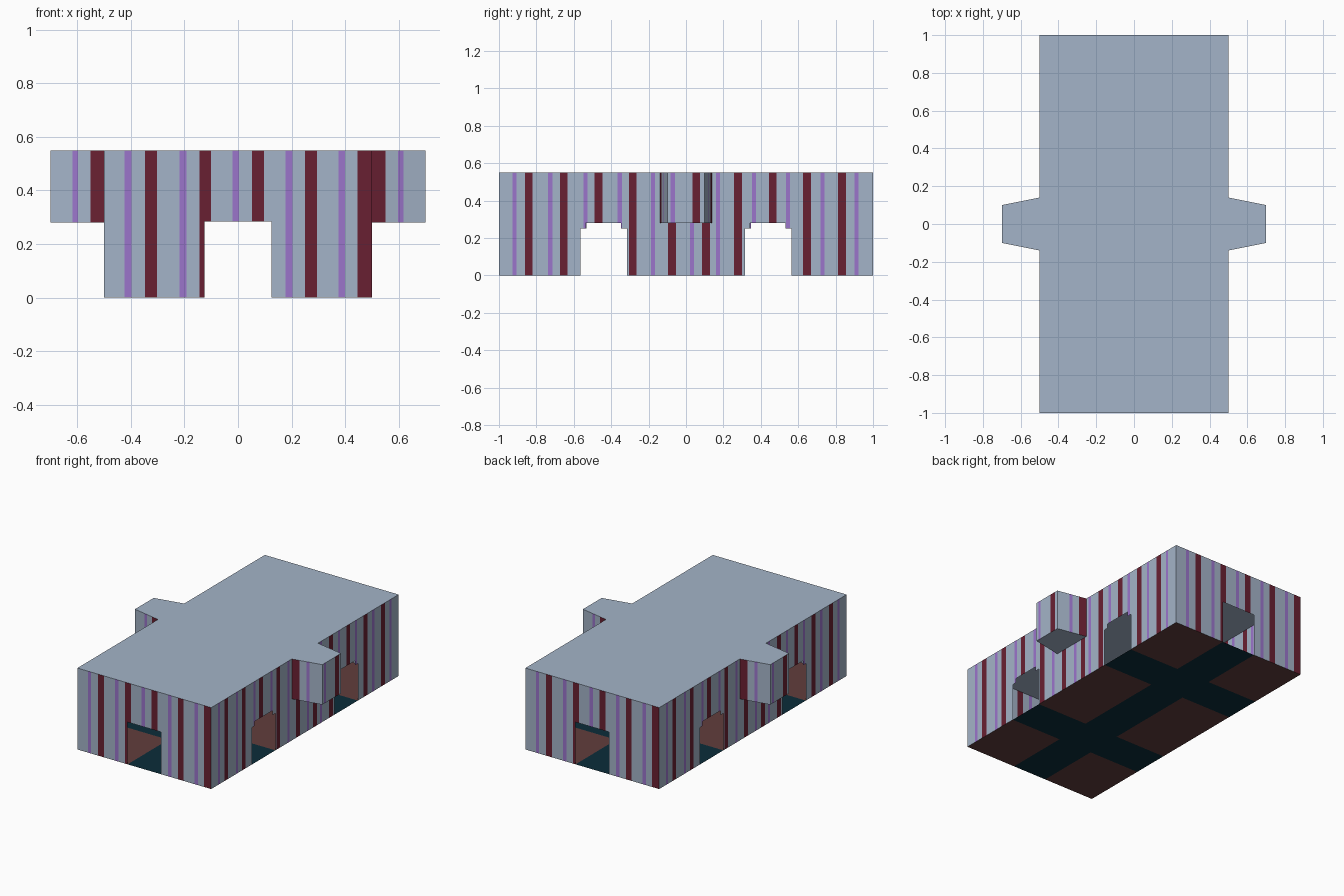
import bpy
import math

if "Cube" in bpy.data.objects:
    bpy.data.objects.remove(bpy.data.objects["Cube"])


def material(name, rgb):
    m = bpy.data.materials.new(name)
    lin = [((c / 255 + 0.055) / 1.055) ** 2.4 if c > 10 else c / 255 / 12.92 for c in rgb]
    m.diffuse_color = (*lin, 1)
    m.use_nodes = True
    m.node_tree.nodes["Principled BSDF"].inputs["Base Color"].default_value = m.diffuse_color
    return m


PALE = material("pale blue grey", (164, 180, 200))
MAROON = material("maroon", (105, 32, 50))
PURPLE = material("purple", (155, 117, 203))
BROWN = material("brown", (97, 61, 60))
TEAL = material("dark teal", (11, 45, 58))


def build(name, verts, faces, mats, idx=None):
    me = bpy.data.meshes.new(name)
    me.from_pydata(verts, [], faces)
    for m in mats:
        me.materials.append(m)
    if idx:
        me.polygons.foreach_set("material_index", idx)
    ob = bpy.data.objects.new(name, me)
    bpy.context.collection.objects.link(ob)
    return ob


def grid(name, us, vs, point, mats, rule):
    """Grid sheet; rule(u, v) gives the material of a cell, or None for a hole."""
    us, vs = sorted(set(us)), sorted(set(vs))
    verts = [point(u, v) for v in vs for u in us]
    n, faces, idx = len(us), [], []
    for j in range(len(vs) - 1):
        for i in range(n - 1):
            k = rule((us[i] + us[i + 1]) / 2, (vs[j] + vs[j + 1]) / 2)
            if k is not None:
                a = j * n + i
                faces.append((a, a + 1, a + n + 1, a + n))
                idx.append(k)
    return build(name, verts, faces, mats, idx)


def wall(name, p, q, start, z0, z1, maroon, purple, holes=()):
    """Striped wall from p to q; 'start' is the stripe coordinate at p."""
    length = math.dist(p, q)
    bands = [(a, b, 1) for a, b in maroon] + [(a, b, 2) for a, b in purple]
    us = [start, start + length] + [e for b in bands for e in b[:2]]
    us += [e for h in holes for e in h[:2]]
    zs = [z0, z1] + [e for h in holes for e in h[2:]]

    def point(u, z):
        t = (u - start) / length
        return (p[0] + (q[0] - p[0]) * t, p[1] + (q[1] - p[1]) * t, z)

    def rule(u, z):
        if any(a < u < b and c < z < d for a, b, c, d in holes):
            return None
        return next((k for a, b, k in bands if a < u < b), 0)

    return grid(name, us, zs, point, [PALE, MAROON, PURPLE], rule)


def bands(centres, width):
    return [(c - width / 2, c + width / 2) for c in centres]


H, BZ = 0.55, 0.28
END_M = bands((-0.324, -0.122, 0.075, 0.272), 0.044) + [(0.446, 0.5)]
END_P = bands((-0.41, -0.205, -0.008, 0.19, 0.387), 0.025)
SIDE_M = bands((-0.84, -0.653, -0.468, -0.284, -0.075, 0.107, 0.278, 0.463, 0.647, 0.834), 0.041)
SIDE_P = bands((-0.917, -0.725, -0.537, -0.355, -0.176, 0.032, 0.171, 0.364, 0.545, 0.73, 0.912), 0.023)
END_HOLES = [(-0.125, 0.125, 0, 0.285)]
# Side doorways with stepped heads, plus the opening into the bay
SIDE_HOLES = [(-0.14, 0.14, BZ, H)]
for c in (-0.44, 0.44):
    SIDE_HOLES += [(c - 0.125, c + 0.125, 0, 0.25), (c - 0.097, c + 0.093, 0.25, BZ)]

# Walls and bays: each half is the other turned by 180 degrees
for s, end, side in ((1, "front", "right"), (-1, "back", "left")):
    def P(x, y):
        return (s * x, s * y)

    wall(end + "_wall", P(-0.5, -1), P(0.5, -1), -0.5, 0, H, END_M, END_P, END_HOLES)
    wall(side + "_wall", P(0.5, -1), P(0.5, 1), -1, 0, H, SIDE_M, SIDE_P, SIDE_HOLES)
    L = math.dist((0.5, 0.14), (0.7, 0.1))
    wall(side + "_bay_cheek_a", P(0.5, -0.14), P(0.7, -0.1), 0, BZ, H, [(0, 0.052)], [(0.098, 0.12)])
    wall(side + "_bay_face", P(0.7, -0.1), P(0.7, 0.1), -0.1, BZ, H, [(0.036, 0.076)], [(-0.083, -0.06)])
    wall(side + "_bay_cheek_b", P(0.7, 0.1), P(0.5, 0.14), 0, BZ, H, [(L - 0.052, L)], [(L - 0.12, L - 0.098)])
    bay = [P(0.5, 0.14), P(0.7, 0.1), P(0.7, -0.1), P(0.5, -0.14)]
    build(side + "_bay_underside", [(*p, BZ) for p in bay], [(0, 1, 2, 3)], [PALE])

# Flat roof covering the hall and both bays
half = [(0.5, -1), (0.5, -0.14), (0.7, -0.1), (0.7, 0.1), (0.5, 0.14), (0.5, 1)]
outline = half + [(-x, -y) for x, y in half]
build("roof", [(x, y, H) for x, y in outline], [tuple(range(12))], [PALE])

# Floor: brown blocks with teal walkways joining the doorways
grid("floor", [-0.5, -0.125, 0.125, 0.5], [-1, -0.565, -0.315, 0.315, 0.565, 1],
     lambda x, y: (x, y, 0), [BROWN, TEAL],
     lambda x, y: 1 if abs(x) < 0.125 or 0.315 < abs(y) < 0.565 else 0)
